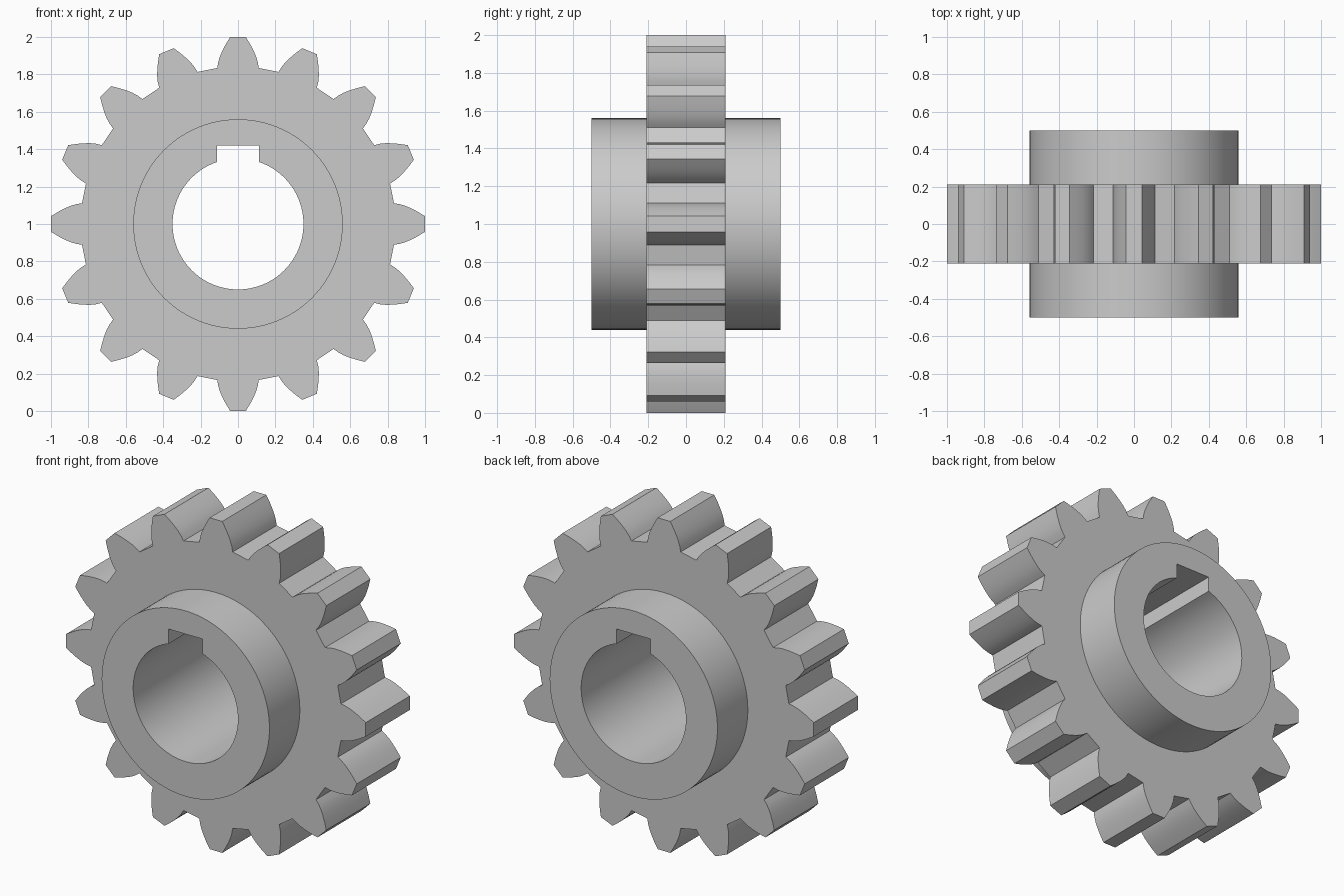
import bpy, bmesh
from math import sin, cos, pi, asin

if "Cube" in bpy.data.objects:
    bpy.data.objects.remove(bpy.data.objects["Cube"])

TEETH, CZ = 16, 1.0


def prism(name, outline, half):
    """Extrude an outline in XZ, centred at height CZ, from y=-half to y=half."""
    bm = bmesh.new()
    face = bm.faces.new([bm.verts.new((x, -half, z + CZ)) for x, z in outline])
    ext = bmesh.ops.extrude_face_region(bm, geom=[face], use_keep_orig=True)
    verts = [v for v in ext["geom"] if isinstance(v, bmesh.types.BMVert)]
    bmesh.ops.translate(bm, verts=verts, vec=(0, 2 * half, 0))
    bmesh.ops.recalc_face_normals(bm, faces=bm.faces)
    me = bpy.data.meshes.new(name)
    bm.to_mesh(me)
    bm.free()
    ob = bpy.data.objects.new(name, me)
    bpy.context.collection.objects.link(ob)
    return ob


def arc(r, a0, a1, n):
    """n + 1 points on a circle, angles measured clockwise from the top."""
    return [(r * sin(a0 + (a1 - a0) * i / n), r * cos(a0 + (a1 - a0) * i / n))
            for i in range(n + 1)]


# Toothed rim: one curved flank (half width, radius), mirrored and repeated
flank = [(0.111, 0.834), (0.106, 0.865), (0.097, 0.895), (0.084, 0.925),
         (0.066, 0.96), (0.042, 1.0)]
tooth = [(-w, r) for w, r in flank] + flank[::-1]
rim = []
for k in range(TEETH):
    a = 2 * pi * k / TEETH
    rim += [(x * cos(a) + z * sin(a), z * cos(a) - x * sin(a)) for x, z in tooth]
gear = prism("spur_gear", rim, 0.21)

# Hub running through the rim
hub = prism("hub", arc(0.56, 0, 2 * pi, 96)[:-1], 0.5)

# Bore with a square keyway at the top
key_w, key_top, bore_r = 0.113, 0.42, 0.35
a = asin(key_w / bore_r)
bore = prism("bore_cutter",
             arc(bore_r, a, 2 * pi - a, 80) + [(-key_w, key_top), (key_w, key_top)], 0.7)

# Join rim and hub, then cut the bore
bpy.context.view_layer.objects.active = gear
gear.select_set(True)
for helper, op in ((hub, 'UNION'), (bore, 'DIFFERENCE')):
    helper.hide_render = True
    m = gear.modifiers.new(helper.name, 'BOOLEAN')
    m.object, m.operation, m.solver = helper, op, 'EXACT'
    bpy.ops.object.modifier_apply(modifier=m.name)
    bpy.data.objects.remove(helper)

bpy.ops.object.shade_smooth_by_angle(angle=0.4)
